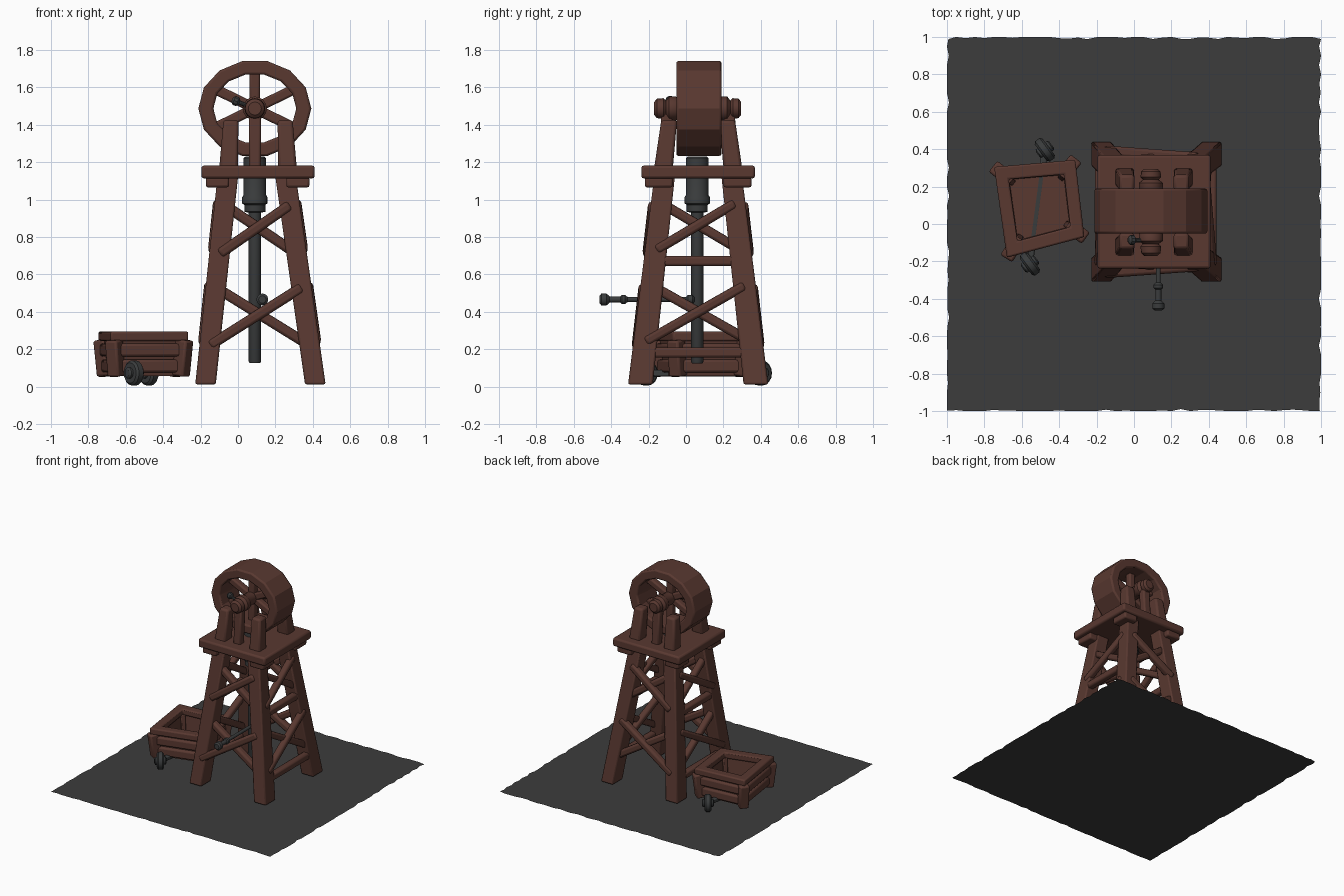
import bpy, bmesh, math, random
from mathutils import Vector as V

if "Cube" in bpy.data.objects:
    bpy.data.objects.remove(bpy.data.objects["Cube"])

random.seed(4)


def material(name, rgb):
    m = bpy.data.materials.new(name)
    m.diffuse_color = (*rgb, 1)
    m.use_nodes = True
    m.node_tree.nodes["Principled BSDF"].inputs["Base Color"].default_value = m.diffuse_color
    return m


WOOD = material("brown_wood", (0.100, 0.040, 0.030))
METAL = material("dark_metal", (0.042, 0.045, 0.046))
EARTH = material("grey_ground", (0.045, 0.045, 0.045))


def finish(name, bm, mat, bevel=0.0, angle=35, smooth=True):
    bmesh.ops.recalc_face_normals(bm, faces=bm.faces)
    me = bpy.data.meshes.new(name)
    bm.to_mesh(me)
    bm.free()
    me.materials.append(mat)
    ob = bpy.data.objects.new(name, me)
    bpy.context.collection.objects.link(ob)
    if bevel:
        b = ob.modifiers.new("bevel", 'BEVEL')
        b.width, b.segments, b.limit_method = bevel, 2, 'ANGLE'
    if smooth:
        bpy.ops.object.select_all(action='DESELECT')
        bpy.context.view_layer.objects.active = ob
        ob.select_set(True)
        bpy.ops.object.shade_smooth_by_angle(angle=math.radians(angle))
    return ob


def loft(name, loops, mat, bevel=0.0, closed=False, angle=35, smooth=True):
    """Bridge equal-sized point loops, capped unless closed into a ring."""
    bm = bmesh.new()
    rows = [[bm.verts.new(p) for p in lp] for lp in loops]
    n = len(rows[0])
    pairs = list(zip(rows, rows[1:])) + ([(rows[-1], rows[0])] if closed else [])
    for a, b in pairs:
        for i in range(n):
            j = (i + 1) % n
            bm.faces.new((a[i], a[j], b[j], b[i]))
    if not closed:
        bm.faces.new(rows[0])
        bm.faces.new(rows[-1])
    return finish(name, bm, mat, bevel, angle, smooth)


def rect(cx, cy, z, hx, hy):
    return [(cx - hx, cy - hy, z), (cx + hx, cy - hy, z),
            (cx + hx, cy + hy, z), (cx - hx, cy + hy, z)]


def bar(name, a, b, w, t, mat=WOOD, bevel=0.012):
    """Rectangular beam from a to b; w across, t along the given outward side."""
    a, b = V(a), V(b)
    q = (b - a).to_track_quat('Z', 'Y')
    cs = [V((x * w / 2, y * t / 2, 0)) for x, y in ((-1, -1), (1, -1), (1, 1), (-1, 1))]
    return loft(name, [[p + q @ c for c in cs] for p in (a, b)], mat, bevel)


def lathe(name, origin, axis, profile, mat, n=16):
    """Turn (radius, distance) pairs around an axis."""
    o, q = V(origin), V(axis).to_track_quat('Z', 'Y')
    loops = [[o + q @ V((r * math.cos(k * math.tau / n), r * math.sin(k * math.tau / n), d))
              for k in range(n)] for r, d in profile]
    return loft(name, loops, mat)


# Ground sheet with a slightly ragged edge
bm = bmesh.new()
bmesh.ops.create_grid(bm, x_segments=40, y_segments=40, size=1)
for v in bm.verts:
    for i in (0, 1):
        if abs(v.co[i]) > 0.999 and random.random() < 0.6:
            v.co[i] -= math.copysign(random.uniform(0, 0.012), v.co[i])
finish("ground", bm, EARTH, smooth=False)

# Four tapering legs
CY = 0.065


def leg_at(sx, sy, z):
    t = z / 1.12
    return V((0.12 - 0.02 * t + sx * (0.295 - 0.14 * t), CY + sy * (0.31 - 0.13 * t), z))


for sx in (-1, 1):
    for sy in (-1, 1):
        loops = []
        for z, hx, hy in ((0.012, 0.055, 0.066), (1.13, 0.055, 0.055)):
            c = leg_at(sx, sy, z)
            loops.append(rect(c.x, c.y, z, hx, hy))
        loft("tower_leg", loops, WOOD, 0.01)
        # bracket block under the platform corner
        x, y = 0.105 + sx * 0.215, CY + sy * 0.21
        loft("corner_bracket", [rect(x, y, 1.065, 0.062, 0.075),
                                rect(x, y, 1.12, 0.062, 0.075)], WOOD, 0.012)

# Cross braces on each face, horizontals on the two sides
for s in (-1, 1):
    for z0, z1 in ((0.22, 0.53), (0.71, 0.97)):
        for d in (-1, 1):
            off = V((0, s * (0.03 + 0.012 * d), 0))
            bar("front_back_brace", leg_at(-d, s, z0) + off, leg_at(d, s, z1) + off, 0.055, 0.055, bevel=0.016)
            off = V((s * (0.025 + 0.012 * d), 0, 0))
            bar("side_brace", leg_at(s, -d, z0 + 0.02) + off, leg_at(s, d, z1 + 0.01) + off, 0.052, 0.052, bevel=0.016)
    for z in (0.183, 0.672):
        off = V((s * 0.025, 0, 0))
        bar("side_crossbar", leg_at(s, -1, z) + off, leg_at(s, 1, z) + off, 0.055, 0.055, bevel=0.014)

# Platform
loft("platform", [rect(0.107, CY, 1.113, 0.303, 0.304),
                  rect(0.107, CY, 1.182, 0.303, 0.304)], WOOD, 0.014)

# Posts carrying the winding wheel
for sy in (-1, 1):
    for sx in (-1, 1):
        loft("wheel_post", [rect(0.107 + sx * 0.157, CY + sy * 0.185, 1.17, 0.05, 0.05),
                            rect(0.107 + sx * 0.145, CY + sy * 0.155, 1.425, 0.04, 0.042)], WOOD, 0.015)
    bar("axle_post", (0.09, CY + sy * 0.185, 1.17), (0.09, CY + sy * 0.165, 1.47), 0.065, 0.06)

# Winding wheel: 14-sided oval rim, hub and six spokes
WX, WZ = 0.09, 1.487


def oval(rx, rz, y):
    return [(WX + rx * math.cos(math.tau * k / 14), y, WZ + rz * math.sin(math.tau * k / 14))
            for k in range(14)]


loft("wheel_rim", [oval(0.302, 0.26, -0.052), oval(0.302, 0.26, 0.19),
                   oval(0.222, 0.186, 0.19), oval(0.222, 0.186, -0.052)],
     WOOD, 0.012, closed=True, angle=20)
lathe("wheel_hub", (WX, CY, WZ), (0, 1, 0),
      [(0.035, -0.235), (0.052, -0.22), (0.055, -0.185), (0.042, -0.172), (0.064, -0.155),
       (0.064, -0.12), (0.05, -0.1), (0.05, 0.1), (0.064, 0.12), (0.064, 0.155),
       (0.042, 0.172), (0.055, 0.185), (0.052, 0.215), (0.035, 0.23)], WOOD)
for k in range(6):
    a = math.radians(90 + 60 * k)
    end = (WX + 0.25 * math.cos(a), CY, WZ + 0.212 * math.sin(a))
    bar("wheel_spoke", (WX, CY, WZ), end, 0.055, 0.055)

# Small metal peg on the wheel
peg = V((-0.02, -0.085, 1.53))
lathe("wheel_peg", peg, V((WX, -0.09, WZ)) - peg,
      [(0.012, -0.012), (0.026, 0), (0.026, 0.02), (0.012, 0.03), (0.012, 0.1)], METAL, 10)

# Hanging shaft with stepped collar
lathe("drill_shaft", (0.09, 0.06, 0), (0, 0, 1),
      [(0.028, 0.125), (0.033, 0.135), (0.033, 0.93), (0.056, 0.935), (0.056, 0.972), (0.069, 0.98),
       (0.069, 1.01), (0.06, 1.025), (0.06, 1.222), (0.05, 1.23)], METAL)

# Long lever with knob on the shaft
lathe("lever", (0.13, 0, 0.466), (0, 1, 0),
      [(0.02, -0.462), (0.032, -0.452), (0.032, -0.425), (0.016, -0.408), (0.016, -0.35),
       (0.025, -0.343), (0.025, -0.325), (0.013, -0.312), (0.013, 0.0), (0.024, 0.01),
       (0.024, 0.035), (0.012, 0.045)], METAL, 12)

# Mine cart: an uneven four-sided tub
RIM = [(-0.68, -0.18), (-0.265, -0.07), (-0.314, 0.343), (-0.748, 0.305)]
CX, CCY = -0.502, 0.1


def tub(s, z):
    return [V((CX + (x - CX) * s, CCY + (y - CCY) * s, z)) for x, y in RIM]


loft("cart_rim", [tub(1, 0.243), tub(1, 0.295), tub(0.68, 0.295), tub(0.68, 0.243)],
     WOOD, 0.01, closed=True)
loft("cart_body", [tub(0.80, 0.058), tub(0.89, 0.25), tub(0.74, 0.25), tub(0.67, 0.09)], WOOD)
low, mid, top = tub(0.83, 0.056), tub(0.87, 0.15), tub(0.91, 0.25)
ilow, itop = tub(0.62, 0.08), tub(0.68, 0.25)
for i in range(4):
    j = (i + 1) % 4
    bar("cart_corner_post", low[i], top[i], 0.075, 0.075)
    bar("cart_inner_post", ilow[i], itop[i], 0.035, 0.035, bevel=0.006)
    for t in (0.28, 0.72):
        bar("cart_plank", low[i].lerp(top[i], t), low[j].lerp(top[j], t), 0.045, 0.07, bevel=0.014)

# Cart axle and two skewed wheels
ends = V((-0.557, -0.213, 0.073)), V((-0.477, 0.397, 0.073))
bar("cart_axle", ends[0], ends[1], 0.035, 0.035, METAL, 0.008)
for c in ends:
    lathe("cart_wheel", c, (0.8, 0.6, 0),
          [(0.02, -0.045), (0.03, -0.038), (0.03, -0.026), (0.055, -0.026), (0.067, -0.015),
           (0.067, 0.015), (0.055, 0.026), (0.03, 0.026), (0.03, 0.038), (0.02, 0.045)], METAL)
